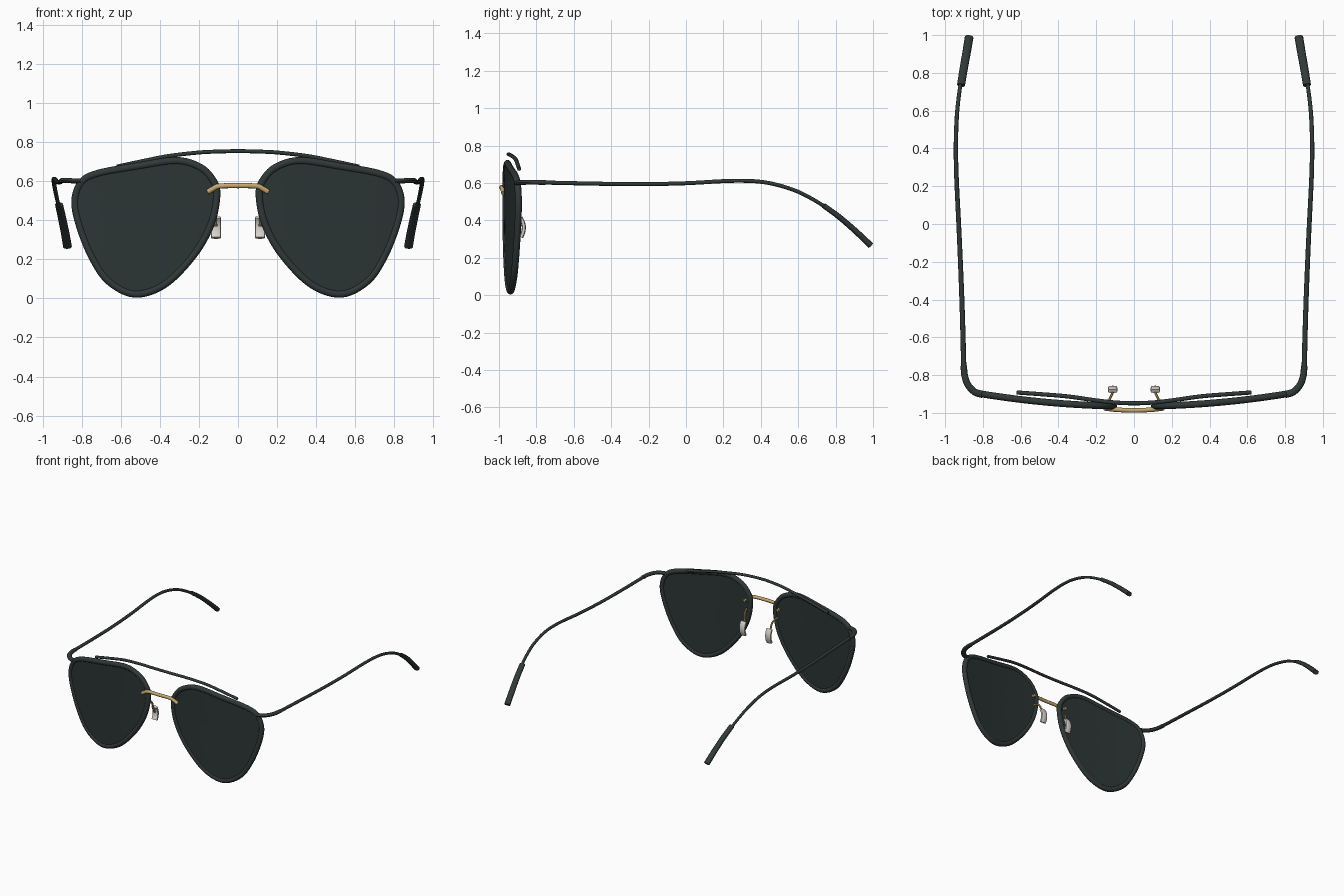
import bpy, bmesh, math
from mathutils import Vector

if "Cube" in bpy.data.objects:
    bpy.data.objects.remove(bpy.data.objects["Cube"])

X, Y, Z = Vector((1, 0, 0)), Vector((0, 1, 0)), Vector((0, 0, 1))


def material(name, rgb):
    m = bpy.data.materials.new(name)
    m.diffuse_color = (*rgb, 1)
    m.use_nodes = True
    m.node_tree.nodes["Principled BSDF"].inputs["Base Color"].default_value = m.diffuse_color
    return m


FRAME = material("dark frame", (0.030, 0.040, 0.040))
LENS = material("tinted lens", (0.025, 0.035, 0.035))
GOLD = material("gold metal", (0.56, 0.40, 0.16))
PAD = material("pale pad", (0.68, 0.65, 0.61))


def spline(pts, steps, closed=False):
    """Smooth curve through the given points."""
    pts = [Vector(p) for p in pts]
    n = len(pts)
    get = (lambda i: pts[i % n]) if closed else (lambda i: pts[max(0, min(n - 1, i))])
    out = []
    for i in range(n if closed else n - 1):
        a, b, c, d = (get(i + k) for k in (-1, 0, 1, 2))
        for s in range(steps):
            t = s / steps
            out.append(0.5 * (2 * b + (c - a) * t + (2 * a - 5 * b + 4 * c - d) * t * t
                              + (3 * b - a - 3 * c + d) * t ** 3))
    if not closed:
        out.append(pts[-1])
    return out


def finish(bm, name, mat, mirrored=True):
    bmesh.ops.recalc_face_normals(bm, faces=bm.faces)
    me = bpy.data.meshes.new(name)
    bm.to_mesh(me)
    bm.free()
    me.materials.append(mat)
    ob = bpy.data.objects.new(name, me)
    bpy.context.collection.objects.link(ob)
    bpy.ops.object.select_all(action='DESELECT')
    ob.select_set(True)
    bpy.context.view_layer.objects.active = ob
    bpy.ops.object.shade_smooth_by_angle(angle=math.radians(40))
    if mirrored:
        ob.modifiers.new("other side", 'MIRROR')
    return ob


def sweep(name, path, side_r, up_r, mat, up=Z, closed=False, mirrored=True, sides=12, power=1.0):
    """Elliptical bar along a path; radii may be (start, end) pairs."""
    bm = bmesh.new()
    n = len(path)
    pair = lambda r: r if isinstance(r, tuple) else (r, r)
    (s0, s1), (u0, u1) = pair(side_r), pair(up_r)
    rings = []
    for i, p in enumerate(path):
        if closed:
            tan = path[(i + 1) % n] - path[i - 1]
        else:
            tan = path[min(i + 1, n - 1)] - path[max(i - 1, 0)]
        tan.normalize()
        side = tan.cross(up).normalized()
        top = side.cross(tan)
        f = i / (n - 1)
        ring = []
        for k in range(sides):
            a = 2 * math.pi * k / sides
            c, s = math.cos(a), math.sin(a)
            c, s = (math.copysign(abs(v) ** power, v) for v in (c, s))
            ring.append(bm.verts.new(p + side * c * (s0 + (s1 - s0) * f)
                                     + top * s * (u0 + (u1 - u0) * f)))
        rings.append(ring)
    for i in range(n if closed else n - 1):
        r, q = rings[i], rings[(i + 1) % n]
        for k in range(sides):
            j = (k + 1) % sides
            bm.faces.new((r[k], r[j], q[j], q[k]))
    if not closed:
        bm.faces.new(rings[0])
        bm.faces.new(rings[-1])
    return finish(bm, name, mat, mirrored)


def face_y(x):
    """Wrap of the front around the face."""
    return -0.965 + 0.1 * x * x


# Outer lens outline in x, z
outline = [(.09, .54), (.12, .625), (.19, .69), (.315, .724), (.52, .695), (.725, .657),
           (.815, .607), (.853, .505), (.832, .377), (.767, .21), (.675, .075),
           (.53, .004), (.367, .055), (.213, .21), (.12, .377)]
edge = spline([(x, 0, z) for x, z in outline], 6, closed=True)


def inset(points, d):
    out = []
    for i, p in enumerate(points):
        tan = (points[(i + 1) % len(points)] - points[i - 1]).normalized()
        q = p + tan.cross(Y).normalized() * -d
        if (q - Vector((.47, 0, .4))).length > (p - Vector((.47, 0, .4))).length:
            q = 2 * p - q
        out.append(Vector((q.x, face_y(q.x), q.z)))
    return out


# Rims
sweep("rim", inset(edge, .019), .019, .018, FRAME, up=Y, closed=True)

# Lenses: concentric rings front and back, following the wrap
bm = bmesh.new()
border = inset(edge, .026)
for off in (-.010, .010):
    mid = bm.verts.new((.47, face_y(.47) + off, .4))
    prev = None
    for f in (.2, .4, .6, .8, 1):
        ring = []
        for p in border:
            x, z = .47 + (p.x - .47) * f, .4 + (p.z - .4) * f
            ring.append(bm.verts.new((x, face_y(x) + off, z)))
        for k in range(len(ring)):
            j = (k + 1) % len(ring)
            if prev:
                bm.faces.new((prev[k], prev[j], ring[j], ring[k]))
            else:
                bm.faces.new((mid, ring[k], ring[j]))
        prev = ring
    if off < 0:
        front = prev
for k in range(len(front)):
    j = (k + 1) % len(front)
    bm.faces.new((front[k], front[j], prev[j], prev[k]))
finish(bm, "lens", LENS)

# Brow bar
half = [(.62, -.892, .675), (.48, -.902, .705), (.35, -.913, .730), (.2, -.934, .747), (.1, -.945, .752)]
bar = [(-x, y, z) for x, y, z in half] + [(0, -.949, .754)] + [(x, y, z) for x, y, z in reversed(half)]
sweep("brow_bar", spline(bar, 5), .011, .010, FRAME, mirrored=False)

# Nose bridge with fixing pins through the rims
half = [(.155, -.976, .545), (.13, -.979, .560), (.095, -.983, .575)]
arch = [(-x, y, z) for x, y, z in half] + [(0, -.987, .577)] + [(x, y, z) for x, y, z in reversed(half)]
sweep("nose_bridge", spline(arch, 5), .012, .013, GOLD, mirrored=False)
sweep("bridge_pin", [Vector((.145, -.98, .55)), Vector((.145, -.935, .55))], .011, .011, GOLD)

# Nose pads and their wires
wire = [(.135, -.955, .48), (.128, -.925, .475), (.118, -.905, .45), (.114, -.892, .40), (.113, -.882, .37)]
sweep("pad_wire", spline(wire, 5), .007, .007, GOLD, up=X, sides=8)
pad = [(.113, -.885, .415), (.113, -.872, .39), (.113, -.867, .363), (.113, -.871, .335), (.113, -.882, .31)]
sweep("nose_pad", spline(pad, 3), .025, .011, PAD, up=Y, power=.7)

# Hinge end pieces
hinge = [(.80, -.903, .600), (.845, -.888, .602), (.880, -.850, .604), (.897, -.80, .604), (.901, -.75, .603)]
sweep("hinge", spline(hinge, 5), (.019, .017), .013, FRAME)

# Temple arms
arm = [(.901, -.77, .603), (.908, -.5, .597), (.917, -.25, .594), (.928, 0, .599), (.940, .25, .612),
       (.943, .42, .604), (.938, .57, .565), (.927, .68, .512), (.915, .76, .462)]
sweep("temple_arm", spline(arm, 5), (.014, .010), (.011, .010), FRAME)

# Temple tips
tip = [(.916, .735, .480), (.902, .82, .418), (.886, .91, .340), (.873, .988, .266)]
sweep("temple_tip", spline(tip, 4), (.021, .023), (.014, .017), FRAME, power=.85)
